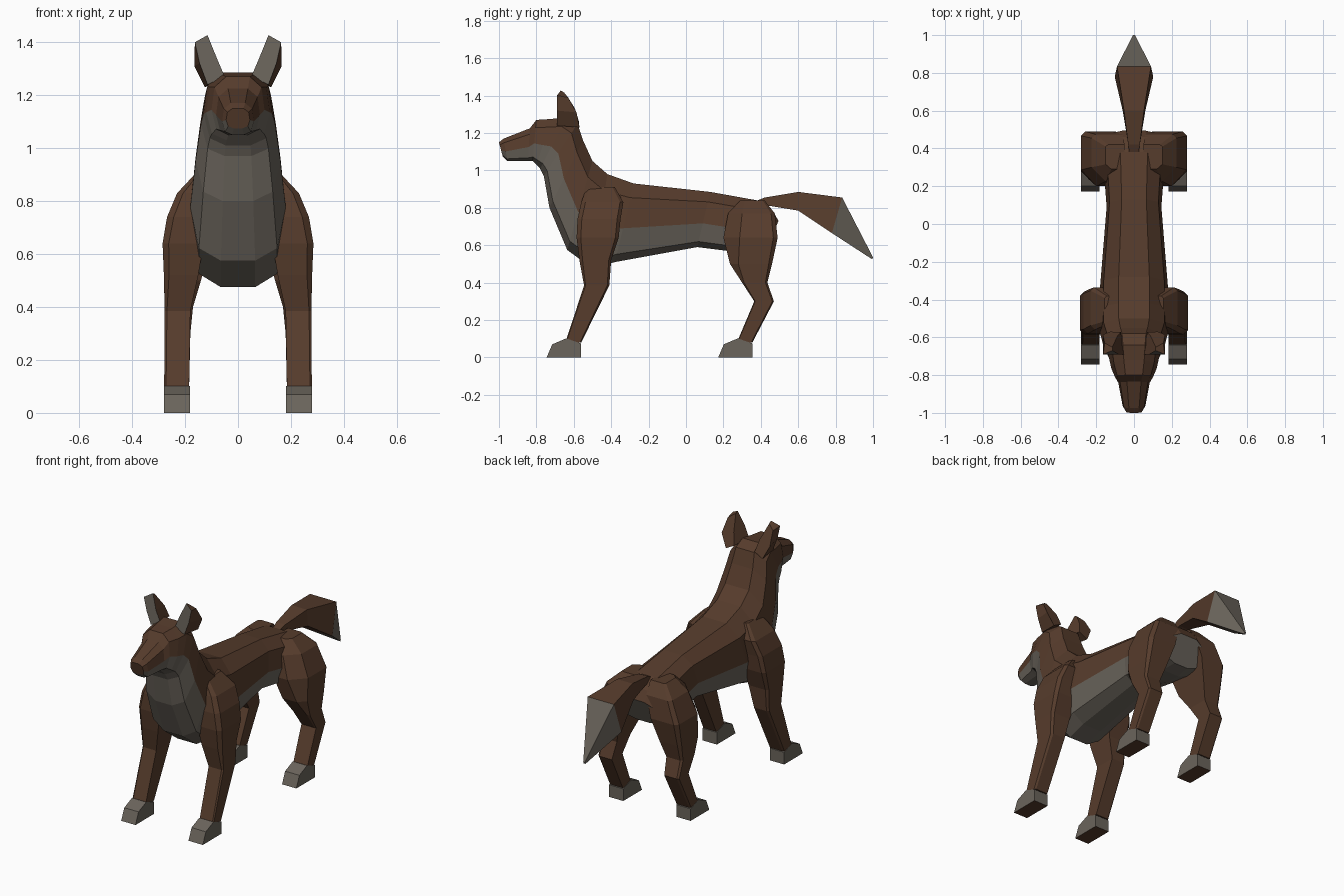
import bpy, bmesh
from mathutils import Vector

cube = bpy.data.objects.get("Cube")
if cube:
    bpy.data.objects.remove(cube, do_unlink=True)


def make_material(name, rgb):
    mat = bpy.data.materials.new(name)
    mat.use_nodes = True
    mat.diffuse_color = (*rgb, 1)
    mat.node_tree.nodes["Principled BSDF"].inputs["Base Color"].default_value = (*rgb, 1)
    return mat


MATERIALS = [make_material("brown fur", (0.094, 0.045, 0.025)),
             make_material("grey fur", (0.145, 0.128, 0.106))]
BROWN, GREY = 0, 1


def loft(name, rings, paint, start=BROWN, end=BROWN):
    """Skin closed rings of points; paint(segment, strip) picks each face colour."""
    bm = bmesh.new()
    loops = [[bm.verts.new(p) for p in ring] for ring in rings]
    n = len(loops[0])
    for s, (a, b) in enumerate(zip(loops, loops[1:])):
        for i in range(n):
            j = (i + 1) % n
            bm.faces.new((a[i], a[j], b[j], b[i])).material_index = paint(s, i)
    bm.faces.new(loops[0]).material_index = start
    bm.faces.new(loops[-1]).material_index = end
    bmesh.ops.recalc_face_normals(bm, faces=bm.faces)
    mesh = bpy.data.meshes.new(name)
    bm.to_mesh(mesh)
    bm.free()
    for mat in MATERIALS:
        mesh.materials.append(mat)
    obj = bpy.data.objects.new(name, mesh)
    bpy.context.collection.objects.link(obj)
    return obj


def section(station, profile):
    """Symmetric ring between a top and a bottom point, scaled to a half width."""
    ty, tz, by, bz, w = station
    top, low = Vector((0, ty, tz)), Vector((0, by, bz))
    half = [top.lerp(low, t) + Vector((x * w, 0, 0)) for x, t in profile]
    return half + [Vector((-p.x, p.y, p.z)) for p in reversed(half)]


# Trunk, neck and head: top y, top z, bottom y, bottom z, half width
body_profile = [(.45, 0), (.89, .18), (1, .57), (.82, .9), (.36, 1)]
body_stations = [
    (.495, .73, .42, .57, .13),
    (.46, .79, .33, .56, .16),
    (.38, .84, .22, .57, .16),
    (.13, .885, .06, .59, .145),
    (-.28, .93, -.38, .51, .18),
    (-.42, .98, -.50, .475, .18),
    (-.50, 1.05, -.635, .575, .18),
    (-.55, 1.16, -.73, .80, .16),
    (-.58, 1.25, -.76, .97, .14),
    (-.64, 1.285, -.78, 1.01, .13),
    (-.72, 1.275, -.80, 1.03, .12),
    (-.80, 1.27, -.82, 1.05, .10),
    (-.835, 1.225, -.845, 1.05, .083),
    (-.975, 1.17, -.955, 1.05, .06),
    (-1.0, 1.15, -.98, 1.075, .045),
]
loft("body", [section(s, body_profile) for s in body_stations],
     lambda s, i: GREY if 2 <= i <= 6 else BROWN, start=GREY)

# Tail with a pale pointed tip
tail_profile = [(.88, 0), (1, 1)]
tail_stations = [
    (.36, .83, .38, .80, .025),
    (.42, .855, .45, .81, .035),
    (.60, .885, .60, .785, .06),
    (.835, .855, .78, .665, .102),
    (1.0, .535, .995, .525, .006),
]
loft("tail", [section(s, tail_profile) for s in tail_stations],
     lambda s, i: GREY if s == 3 else BROWN, end=GREY)

# Legs: z, front y, back y, inner x, outer x, front corner cut
front_leg = [
    (.91, -.53, -.38, .07, .155, .1),
    (.83, -.56, -.335, .08, .23, .1),
    (.74, -.58, -.35, .10, .268, .1),
    (.64, -.585, -.36, .13, .285, .1),
    (.52, -.57, -.40, .15, .28, .1),
    (.385, -.545, -.41, .18, .277, .06),
    (.08, -.645, -.56, .185, .279, .05),
]
hind_leg = [
    (.84, .29, .42, .05, .15, .2),
    (.77, .225, .475, .06, .225, .3),
    (.64, .20, .49, .10, .28, .3),
    (.50, .235, .46, .14, .28, .2),
    (.40, .30, .435, .17, .277, .08),
    (.30, .365, .47, .18, .277, .05),
    (.08, .272, .355, .185, .279, .05),
]
foot_outline = [(-.09, 0), (-.06, .07), (.015, .102), (.093, .075), (.093, 0)]


def leg_ring(z, f, b, xi, xo, cut, side):
    depth, width = b - f, xo - xi
    outline = [(xi, f), (xo - 1.5 * cut * width, f), (xo, f + cut * depth),
               (xo, b - .08 * depth), (xo - .12 * width, b), (xi, b)]
    return [(side * x, y, z) for x, y in outline]


# Ear outline: front x, back x, z
ear_outline = [(.05, .07, 1.27), (.08, .088, 1.34), (.115, .115, 1.427),
               (.163, .155, 1.4), (.145, .165, 1.32), (.115, .125, 1.24)]


def ear_rings(side):
    front = [(side * x, -.69 + .02 * (z > 1.41), z) for x, _, z in ear_outline]
    back = [(side * x, -.57 - .085 * ((z - 1.24) / .19) ** 2, z - .01)
            for _, x, z in ear_outline]
    return [front, back]


for label, side in (("left", 1), ("right", -1)):
    for part, rings, foot_y in (("front", front_leg, -.655), ("hind", hind_leg, .262)):
        loft(f"{label}_{part}_leg", [leg_ring(*r, side) for r in rings],
             lambda s, i: BROWN)
        loft(f"{label}_{part}_foot",
             [[(side * x, foot_y + y, z) for y, z in foot_outline] for x in (.182, .28)],
             lambda s, i: BROWN if i == 4 else GREY, GREY, GREY)
    loft(f"{label}_ear", ear_rings(side), lambda s, i: BROWN, start=GREY)
